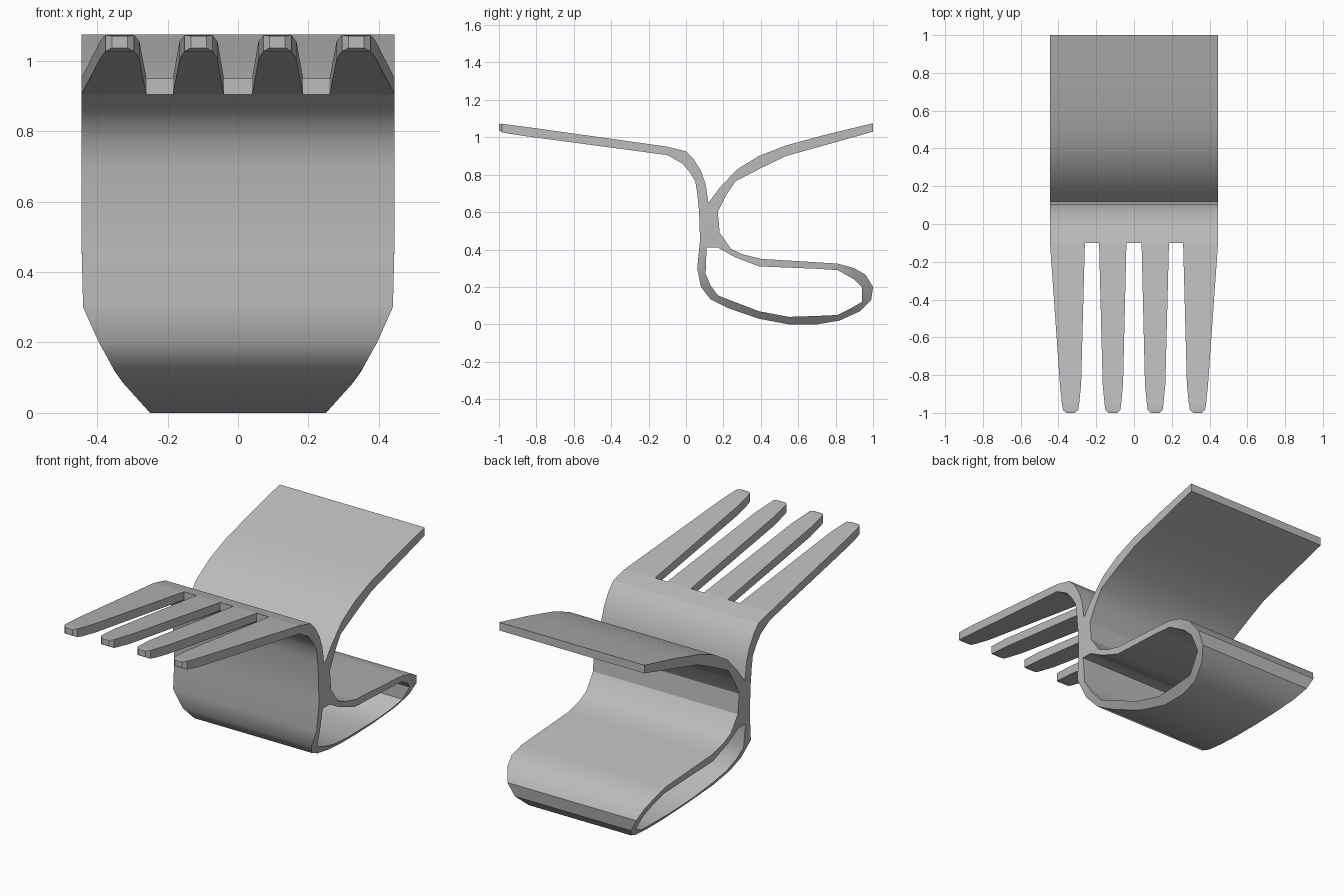
import bpy
import bmesh

default_cube = bpy.data.objects.get("Cube")
if default_cube:
    bpy.data.objects.remove(default_cube, do_unlink=True)

metal = bpy.data.materials.new("plain grey metal")
metal.use_nodes = True
grey = (0.5, 0.5, 0.5, 1)
metal.diffuse_color = grey
metal.node_tree.nodes["Principled BSDF"].inputs["Base Color"].default_value = grey


def finish(bm, name):
    """Turn a bmesh into a shaded object."""
    bmesh.ops.remove_doubles(bm, verts=bm.verts[:], dist=0.0005)
    bmesh.ops.recalc_face_normals(bm, faces=bm.faces[:])
    mesh = bpy.data.meshes.new(name)
    bm.to_mesh(mesh)
    bm.free()
    mesh.materials.append(metal)
    obj = bpy.data.objects.new(name, mesh)
    bpy.context.collection.objects.link(obj)
    bpy.ops.object.select_all(action='DESELECT')
    obj.select_set(True)
    bpy.context.view_layer.objects.active = obj
    bpy.ops.object.shade_smooth_by_angle(angle=0.52)
    return obj


# Half width of the bent sheet, tapering towards the floor
taper = [(0, .25), (.1, .34), (.2, .395), (.3, .44), (.5, .445), (2, .445)]


def half_width(z):
    for (z0, w0), (z1, w1) in zip(taper, taper[1:]):
        if z <= z1:
            return w0 + (w1 - w0) * (z - z0) / (z1 - z0)


# Side profile: each strip pairs its two surfaces as (y, z, y, z)
neck = [(-.1, .95, -.1, .905), (0, .925, -.02, .86), (.04, .885, .015, .82),
        (.08, .82, .05, .765), (.105, .75, .06, .7), (.12, .65, .07, .6)]
rest = [(.12, .65, .17, .6), (.18, .73, .215, .69), (.275, .83, .265, .765),
        (.39, .9, .4, .835), (.53, .955, .535, .9), (.75, 1.015, .75, .96),
        (1, 1.075, 1, 1.03)]
loop = [(.075, .45, .11, .41), (.06, .3, .105, .27), (.08, .2, .13, .21),
        (.13, .135, .17, .155), (.23, .085, .26, .12), (.39, .03, .39, .07),
        (.55, 0, .55, .04), (.7, 0, .7, .045), (.82, .02, .81, .05),
        (.93, .07, .88, .085), (.99, .13, .94, .12), (1, .2, .94, .2),
        (.96, .265, .9, .24), (.9, .3, .81, .29), (.81, .325, .7, .297),
        (.4, .35, .39, .31), (.3, .375, .26, .36), (.24, .405, .215, .385),
        (.18, .49, .17, .41)]
post = [(.07, .6), (.12, .65), (.17, .6), (.18, .49), (.17, .41), (.11, .41),
        (.075, .45)]

cells = [post]
for strip in (neck, rest, loop):
    for a, b in zip(strip, strip[1:]):
        cells.append([a[:2], b[:2], b[2:], a[2:]])

# Bent sheet: fill the profile cells, then extrude across the width
bm = bmesh.new()
for cell in cells:
    bm.faces.new([bm.verts.new((-1, y, z)) for y, z in cell])
bmesh.ops.remove_doubles(bm, verts=bm.verts[:], dist=0.0005)
result = bmesh.ops.extrude_face_region(bm, geom=bm.faces[:], use_keep_orig=True)
for item in result["geom"]:
    if isinstance(item, bmesh.types.BMVert):
        item.co.x = 1
for vert in bm.verts:
    vert.co.x *= half_width(vert.co.z)
finish(bm, "bent_stand")


# Tines: four-sided sections lofted from root to a chamfered tip
def tine(name, root, end, side):
    middle = sum(end) / 2
    sections = [(-.1, *root, .905, .95),
                (-.85, *end, 1.005, 1.055),
                (-.95, end[0] + .01, end[1] - .01, 1.02, 1.068),
                (-.985, middle - .04, middle + .04, 1.027, 1.073),
                (-1, middle - .022, middle + .022, 1.037, 1.07)]
    bm = bmesh.new()
    rings = []
    for y, inner, outer, low, high in sections:
        corners = [(inner, low), (outer, low), (outer, high), (inner, high)]
        rings.append([bm.verts.new((side * x, y, z)) for x, z in corners])
    for a, b in zip(rings, rings[1:]):
        for i in range(4):
            j = (i + 1) % 4
            bm.faces.new((a[i], a[j], b[j], b[i]))
    bm.faces.new(rings[0])
    bm.faces.new(rings[-1])
    finish(bm, name)


for side, label in ((1, "left"), (-1, "right")):
    tine("inner_tine_" + label, (.04, .185), (.058, .166), side)
    tine("outer_tine_" + label, (.26, .445), (.28, .392), side)
